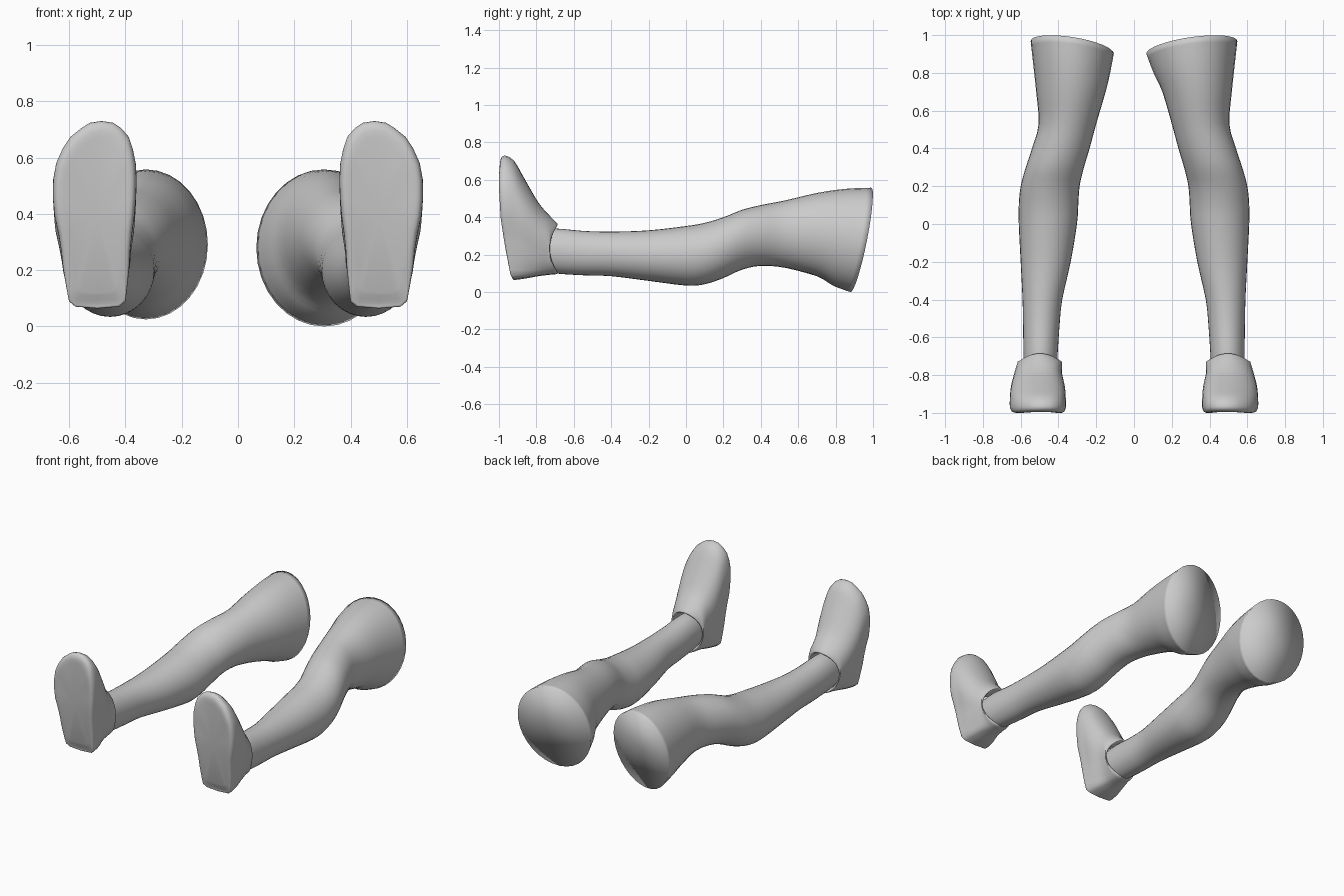
import bpy, bmesh, math
from mathutils import Vector

if "Cube" in bpy.data.objects:
    bpy.data.objects.remove(bpy.data.objects["Cube"])

N = 32


def lerp(a, b, t):
    return a + (b - a) * t


def table(rows, key, col):
    """Piecewise linear lookup."""
    for a, b in zip(rows, rows[1:]):
        if key <= b[0]:
            return lerp(a[col], b[col], max(0, (key - a[0]) / (b[0] - a[0])))
    return rows[-1][col]


def smooth_rings(rings, steps):
    """Catmull-Rom interpolation between rings of points."""
    out = []
    for i in range(len(rings) - 1):
        quad = [rings[max(i - 1, 0)], rings[i], rings[i + 1], rings[min(i + 2, len(rings) - 1)]]
        for s in range(steps):
            t = s / steps
            out.append([0.5 * (2 * b + (c - a) * t + (2 * a - 5 * b + 4 * c - d) * t * t
                               + (3 * b - a - 3 * c + d) * t ** 3) for a, b, c, d in zip(*quad)])
    out.append(rings[-1])
    return out


def loft(name, rings, side, cap_start=True, cap_end=True):
    bm = bmesh.new()
    loops = [[bm.verts.new((p.x * side, p.y, p.z)) for p in r] for r in rings]
    for a, b in zip(loops, loops[1:]):
        for i in range(N):
            j = (i + 1) % N
            bm.faces.new((a[i], a[j], b[j], b[i]))
    for use, lp in ((cap_start, loops[0]), (cap_end, loops[-1])):
        if use:
            c = bm.verts.new(sum((v.co for v in lp), Vector()) / N)
            for i in range(N):
                bm.faces.new((lp[i], lp[(i + 1) % N], c))
    bmesh.ops.recalc_face_normals(bm, faces=bm.faces)
    me = bpy.data.meshes.new(name)
    bm.to_mesh(me)
    bm.free()
    for p in me.polygons:
        p.use_smooth = True
    ob = bpy.data.objects.new(name, me)
    bpy.context.collection.objects.link(ob)
    return ob


ANGLES = [2 * math.pi * i / N for i in range(N)]

# Leg sections: y, inner x, outer x, bottom z, top z
LEG = [(-0.80, .41, .58, .12, .33), (-0.70, .405, .585, .10, .34), (-0.55, .395, .587, .09, .327),
       (-0.40, .38, .59, .085, .323), (-0.20, .335, .60, .06, .33), (0.0, .302, .61, .035, .353),
       (0.10, .295, .61, .042, .37), (0.20, .288, .60, .075, .40), (0.30, .265, .573, .12, .44),
       (0.40, .235, .54, .14, .465), (0.53, .20, .505, .13, .49), (0.70, .15, .518, .085, .53)]


def leg_ring(y, x0, x1, z0, z1, tilt=0):
    return [Vector(((x0 + x1) / 2 + (x1 - x0) / 2 * math.cos(a),
                    y + tilt * (0.033 * math.cos(a) + 0.055 * math.sin(a)),
                    (z0 + z1) / 2 + (z1 - z0) / 2 * math.sin(a))) for a in ANGLES]


def make_leg(name, side, inner, bottom):
    rings = [leg_ring(*s) for s in LEG]
    rings.append(leg_ring(0.82, lerp(.15, inner, .55), .533, lerp(.085, bottom, .6), .552, 0.6))
    rings.append(leg_ring(0.935, inner, .547, bottom, .558, 1))
    loft(name, smooth_rings(rings, 3), side)


# Sole outline: z, inner x, outer x; and sole plane: z, y
SOLE = [(.065, .43, .57), (.09, .40, .60), (.2, .388, .62), (.3, .382, .63), (.4, .368, .652),
        (.5, .36, .66), (.6, .365, .642), (.67, .385, .60), (.71, .42, .55), (.73, .455, .515)]
SOLE_Y = [(.065, -.915), (.1, -.94), (.25, -.968), (.4, -.99), (.6, -1.0), (.73, -.99)]

# Shoe rings: y, blend to that y, bottom z, top z, width scale, roundness
SHOE = [(-.95, 0, .12, .67, .70, 0), (-.95, 0, .08, .71, .91, 0), (-.935, .4, .065, .73, 1, 0),
        (-.905, .85, .066, .70, 1, .05), (-.86, 1, .072, .60, .97, .2), (-.79, 1, .085, .48, .86, .45),
        (-.735, 1, .092, .415, .80, .7), (-.69, 1, .097, .368, .775, .9),
        (-.695, 1, .11, .355, .70, 1), (-.77, 1, .12, .34, .66, 1)]


def shoe_ring(y, blend, z0, z1, width, rnd):
    pts = []
    for a in ANGLES:
        c, s = math.cos(a), math.sin(a)
        z = (z0 + z1) / 2 + (z1 - z0) / 2 * s
        zn = lerp(.065, .73, (s + 1) / 2)
        lo, hi = table(SOLE, zn, 1), table(SOLE, zn, 2)
        xs = (lo + hi) / 2 if abs(c) < 1e-6 else (hi if c > 0 else lo)
        x = .498 + (lerp(xs, .505 + .15 * c, rnd) - .505) * width
        if rnd < .5:
            x += .007
        collar = 0.04 * c * c * (1 if rnd >= .9 else 0)
        pts.append(Vector((x, lerp(table(SOLE_Y, z, 1), y, blend) - collar, z)))
    return pts


for label, side, inner, bottom in (("left", 1, .065, 0.0), ("right", -1, .107, .025)):
    make_leg(label + "_leg", side, inner, bottom)
    loft(label + "_shoe", smooth_rings([shoe_ring(*s) for s in SHOE], 3), side, cap_end=False)
